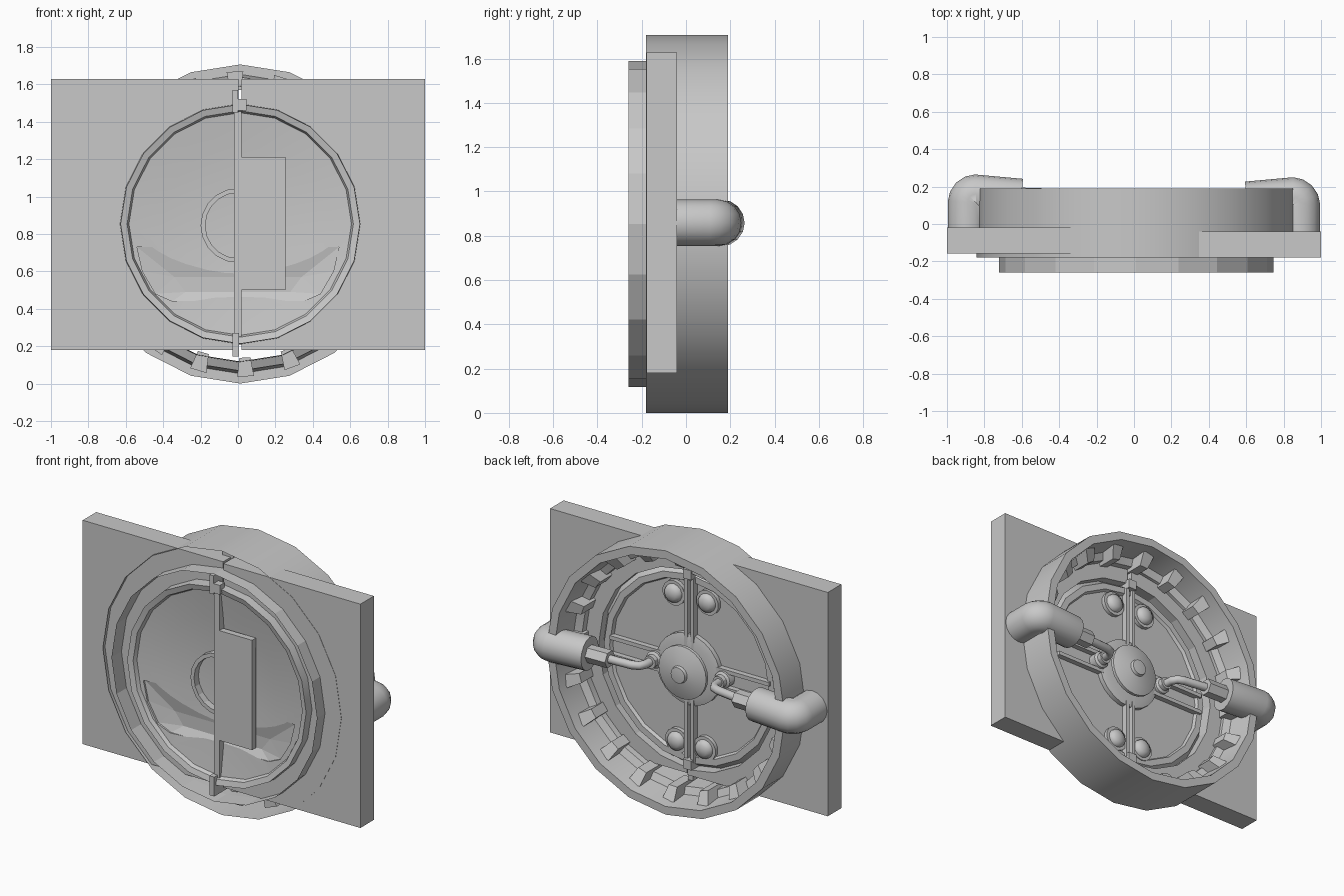
import bpy, bmesh, math
from mathutils import Vector

if "Cube" in bpy.data.objects:
    bpy.data.objects.remove(bpy.data.objects["Cube"])

CX, CZ = 0.012, 0.853   # hatch axis
SIDES = 20

grey = bpy.data.materials.new("plain_grey")
grey.diffuse_color = (0.58, 0.58, 0.58, 1)
grey.use_nodes = True
grey.node_tree.nodes["Principled BSDF"].inputs["Base Color"].default_value = grey.diffuse_color


def finish(name, bm, smooth=None):
    bmesh.ops.recalc_face_normals(bm, faces=bm.faces)
    me = bpy.data.meshes.new(name)
    bm.to_mesh(me)
    bm.free()
    me.materials.append(grey)
    ob = bpy.data.objects.new(name, me)
    bpy.context.collection.objects.link(ob)
    if smooth:
        bpy.ops.object.select_all(action='DESELECT')
        ob.select_set(True)
        bpy.context.view_layer.objects.active = ob
        bpy.ops.object.shade_smooth_by_angle(angle=math.radians(smooth))
    return ob


def revolve(name, profile, n=SIDES, at=(CX, CZ), smooth=None):
    """Turn (radius, y) points about a y-parallel axis at (x, z)."""
    bm = bmesh.new()
    rings = []
    for r, y in profile:
        if r == 0:
            rings.append([bm.verts.new((at[0], y, at[1]))] * n)
        else:
            rings.append([bm.verts.new((at[0] + r * math.sin(2 * math.pi * k / n), y,
                                        at[1] + r * math.cos(2 * math.pi * k / n)))
                          for k in range(n)])
    for a, b in zip(rings, rings[1:]):
        for k in range(n):
            j = (k + 1) % n
            bm.faces.new(list(dict.fromkeys((a[k], a[j], b[j], b[k]))))
    return finish(name, bm, smooth)


def prism(name, outline, y0, y1):
    """Extrude an (x, z) outline from y0 to y1."""
    bm = bmesh.new()
    face = bm.faces.new([bm.verts.new((x, y0, z)) for x, z in outline])
    ext = bmesh.ops.extrude_face_region(bm, geom=[face])
    moved = [v for v in ext["geom"] if isinstance(v, bmesh.types.BMVert)]
    bmesh.ops.translate(bm, verts=moved, vec=(0, y1 - y0, 0))
    # keep the starting cap so the prism is closed
    if not face.is_valid:
        bmesh.ops.holes_fill(bm, edges=bm.edges)
    return finish(name, bm)


def box(name, x0, x1, y0, y1, z0, z1):
    return prism(name, [(x0, z0), (x1, z0), (x1, z1), (x0, z1)], y0, y1)


def hull(name, points, smooth=None):
    bm = bmesh.new()
    for p in points:
        bm.verts.new(p)
    bmesh.ops.convex_hull(bm, input=bm.verts)
    return finish(name, bm, smooth)


def tube(name, points, radius, res=4):
    cu = bpy.data.curves.new(name, 'CURVE')
    cu.dimensions = '3D'
    cu.bevel_depth = radius
    cu.bevel_resolution = res
    cu.use_fill_caps = True
    sp = cu.splines.new('POLY')
    sp.points.add(len(points) - 1)
    for p, q in zip(sp.points, points):
        p.co = (*q, 1)
    sp.use_smooth = res > 1
    cu.materials.append(grey)
    ob = bpy.data.objects.new(name, cu)
    bpy.context.collection.objects.link(ob)
    return ob


# Wall panel in two halves, each with a half-round opening
for side, s, back in (("left", -1, -0.02), ("right", 1, -0.04)):
    arc = [(CX + s * max(0.64 * math.sin(math.pi * k / 10), 0.008),
            CZ + 0.64 * math.cos(math.pi * k / 10)) for k in range(11)]
    prism(side + "_wall_panel",
          [(CX + s * 0.008, 0.18), (s, 0.18), (s, 1.627), (CX + s * 0.008, 1.627)] + arc,
          back - 0.138, back)

# Outer housing ring, open at the front, with a stepped bore
revolve("outer_ring", [(0.853, -0.18), (0.853, 0.19), (0.80, 0.19), (0.785, 0.02),
                       (0.74, 0.0), (0.735, -0.14)], smooth=30)

# Thin raised collar wall at the front
revolve("front_collar", [(0.735, -0.26), (0.735, -0.14)])

# Tapered locking teeth around the bore
for k in range(20):
    a = 2 * math.pi * k / 20 + math.radians(2)
    out = Vector((math.sin(a), 0, -math.cos(a)))
    tan = Vector((math.cos(a), 0, math.sin(a)))
    base = Vector((CX, 0, CZ))
    pts = []
    for r, w, y0, y1 in ((0.815, 0.045, -0.08, 0.14), (0.715, 0.03, -0.08, 0.08)):
        for t in (-w, w):
            for y in (y0, y1):
                pts.append(base + out * r + tan * t + Vector((0, y, 0)))
    hull("locking_tooth", pts)

# Dished door with a rim
door = revolve("door", [(0, -0.15), (0.2, -0.155), (0.42, -0.175), (0.595, -0.20),
                        (0.605, -0.225), (0.64, -0.235), (0.645, -0.10),
                        (0.61, -0.05), (0.57, -0.05), (0.56, -0.07), (0, -0.07)], smooth=25)

# Very shallow scoop cut into the lower front of the door
outline = [(0.54, 0.73), (0.51, 0.6), (0.44, 0.48), (0.35, 0.44)]
points = [(s * x, y, z) for x, z in outline for s in (-1, 1) for y in (-0.4, -0.185)]
points += [(s * x, -0.158, z) for x, z in ((0.34, 0.57), (0.28, 0.49)) for s in (-1, 1)]
cutter = hull("scoop_cutter", points)
cutter.hide_render = True
cutter.display_type = 'WIRE'
mod = door.modifiers.new("scoop", 'BOOLEAN')
mod.operation = 'DIFFERENCE'
mod.solver = 'EXACT'
mod.object = cutter

# Front fittings: centre bar, half-round boss, grip plate, clasps
box("front_centre_bar", -0.022, 0.018, -0.215, -0.14, 0.22, 1.47)
ring = [(r * -math.sin(math.pi * k / 10), 0.845 + r * math.cos(math.pi * k / 10))
        for r, ks in ((0.2, range(11)), (0.175, range(10, -1, -1))) for k in ks]
prism("front_half_boss", ring, -0.20, -0.13)
box("grip_plate", 0.02, 0.255, -0.22, -0.18, 0.50, 1.21)
box("grip_mount", 0.04, 0.2, -0.185, -0.13, 0.72, 1.0)
box("top_clasp", -0.03, 0.0, -0.25, -0.08, 1.45, 1.57)
box("top_clasp_lug", 0.0, 0.045, -0.25, -0.2, 1.46, 1.52)
box("bottom_clasp", -0.03, 0.005, -0.25, -0.03, 0.145, 0.27)

# Raised ribs and clasps on the back of the door
for s in (-1, 1):
    box("vertical_rib", s * 0.012, s * 0.034, -0.08, -0.03, 0.26, 1.45)
    for z in (CZ - 0.07, CZ + 0.045):
        box("horizontal_rib", s * 0.18, s * 0.57, -0.08, -0.035, z, z + 0.025)
    for name, z in (("upper_rear_clasp", 1.48), ("lower_rear_clasp", 0.25)):
        box(name, 0.0, s * 0.03, -0.10, -0.01, z - 0.03, z + 0.03)

# Low domed studs with washers
for x, z in ((0.12, 1.315), (0.1, 0.365)):
    for s in (-1, 1):
        revolve("domed_stud", [(0.08, -0.08), (0.08, -0.045), (0.06, -0.045),
                               (0.056, -0.028), (0.035, -0.013), (0, -0.007)],
                n=14, at=(s * x, z), smooth=50)

# Central hub
revolve("hub_collar", [(0.23, -0.08), (0.23, -0.04), (0.19, -0.03), (0.1, -0.03)],
        n=24, smooth=30)
revolve("hub", [(0.1, -0.08), (0.1, 0.0), (0.17, 0.0), (0.17, 0.02), (0.12, 0.038),
                (0.055, 0.05), (0.05, 0.068), (0, 0.075)], n=24, smooth=30)

# Side pipes: elbow, hex connector, thin rod and nut
for side, s, dy in (("left", -1, 0.015), ("right", 1, 0.0)):
    bend = [(s * (0.845 + 0.045 * math.cos(t)), 0.1 + dy + 0.045 * math.sin(t), CZ + 0.005)
            for t in (math.pi / 2 * k / 4 for k in range(5))]
    z = CZ + 0.005
    tube(side + "_elbow_pipe",
         [(s * 0.89, -0.06, z)] + bend + [(s * 0.603, 0.122 + dy, z)], 0.105, 6)
    tube(side + "_hex_connector",
         [(s * 0.62, 0.125 + dy, z), (s * 0.46, 0.12 + dy, z)], 0.055, 1)
    tube(side + "_rod",
         [(s * 0.48, 0.12 + dy, z), (s * 0.31, 0.11, z), (s * 0.27, 0.095, z),
          (s * 0.25, 0.06, z), (s * 0.245, -0.06, z)], 0.026)
    revolve(side + "_rod_nut", [(0.055, -0.08), (0.055, -0.02), (0.04, -0.01),
                                (0.04, 0.02), (0.0, 0.02)],
            n=12, at=(s * 0.245, z), smooth=30)
